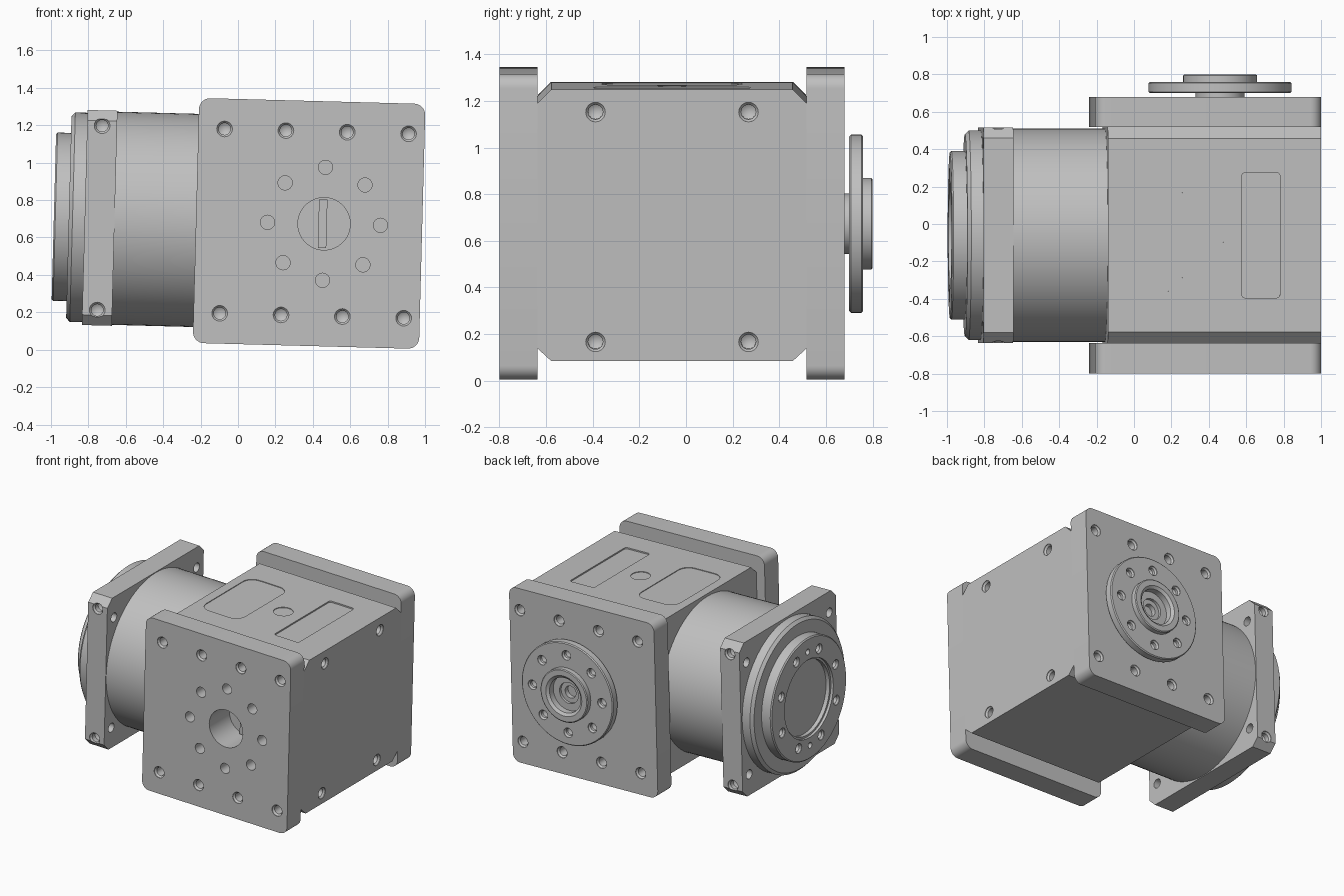
import bpy, bmesh
from math import sin, cos, pi, radians
from mathutils import Matrix, Vector

cube = bpy.data.objects.get("Cube")
if cube:
    bpy.data.objects.remove(cube, do_unlink=True)

# The whole unit is tilted slightly about the y axis
PLACE = Matrix.Translation((0.38, -0.06, 0.675)) @ Matrix.Rotation(radians(1.52), 4, 'Y')

grey = bpy.data.materials.new("machined_grey")
grey.use_nodes = True
COLOUR = (0.527, 0.527, 0.527, 1)
grey.diffuse_color = COLOUR
grey.node_tree.nodes["Principled BSDF"].inputs["Base Color"].default_value = COLOUR

MAP = {'x': lambda a, b, h: (h, a, b),
       'y': lambda a, b, h: (a, h, b),
       'z': lambda a, b, h: (a, b, h)}


def prism(bm, outline, axis, lo, hi):
    """Extrude a closed 2D outline along an axis."""
    rings = [[bm.verts.new(MAP[axis](a, b, h)) for a, b in outline] for h in (lo, hi)]
    n = len(outline)
    for i in range(n):
        j = (i + 1) % n
        bm.faces.new((rings[0][i], rings[0][j], rings[1][j], rings[1][i]))
    bm.faces.new(rings[0][::-1])
    bm.faces.new(rings[1])


def lathe(bm, profile, axis, centre=(0, 0), base=0, sign=1, steps=64):
    """Revolve (radius, height) points about an axis line."""
    rings = []
    for r, h in profile:
        count = steps if r > 0 else 1
        rings.append([bm.verts.new(MAP[axis](centre[0] + r * cos(2 * pi * k / steps),
                                             centre[1] + r * sin(2 * pi * k / steps),
                                             base + sign * h)) for k in range(count)])
    for p, q in zip(rings, rings[1:]):
        for k in range(steps):
            m = (k + 1) % steps
            if len(p) == 1:
                bm.faces.new((p[0], q[k], q[m]))
            elif len(q) == 1:
                bm.faces.new((p[k], q[0], p[m]))
            else:
                bm.faces.new((p[k], q[k], q[m], p[m]))


def drill(bm, axis, centre, base, sign, r=0.042, depth=0.09):
    """Countersunk blind hole with a conical tip."""
    lathe(bm, [(0, -0.02), (r, -0.02), (r, 0.004), (r * 0.75, 0.016),
               (r * 0.75, depth), (0, depth + r * 0.5)], axis, centre, base, sign, 24)


def bore(bm, axis, centre, lo, hi, r, steps=32):
    lathe(bm, [(0, lo), (r, lo), (r, hi), (0, hi)], axis, centre, steps=steps)


def rounded(x0, x1, y0, y1, r, n=8):
    pts = []
    for cx, cy, start in ((x1 - r, y1 - r, 0), (x0 + r, y1 - r, 1),
                          (x0 + r, y0 + r, 2), (x1 - r, y0 + r, 3)):
        pts += [(cx + r * cos((start + k / n) * pi / 2),
                 cy + r * sin((start + k / n) * pi / 2)) for k in range(n + 1)]
    return pts


def ring(centre, radius, count, offset=0):
    return [(centre[0] + radius * cos(2 * pi * (k + offset) / count),
             centre[1] + radius * sin(2 * pi * (k + offset) / count)) for k in range(count)]


def make_object(name, bm):
    bmesh.ops.recalc_face_normals(bm, faces=bm.faces)
    mesh = bpy.data.meshes.new(name)
    bm.to_mesh(mesh)
    bm.free()
    ob = bpy.data.objects.new(name, mesh)
    ob.matrix_world = PLACE
    bpy.context.scene.collection.objects.link(ob)
    mesh.materials.append(grey)
    return ob


def part(name, build, cut=None):
    """Build a part, subtract its cutters and shade it."""
    bm = bmesh.new()
    build(bm)
    ob = make_object(name, bm)
    if cut:
        bm = bmesh.new()
        cut(bm)
        cutter = make_object("cutter", bm)
        cutter.hide_render = True
        mod = ob.modifiers.new("holes", 'BOOLEAN')
        mod.operation, mod.solver, mod.object = 'DIFFERENCE', 'EXACT', cutter
        graph = bpy.context.evaluated_depsgraph_get()
        mesh = bpy.data.meshes.new_from_object(ob.evaluated_get(graph))
        ob.modifiers.clear()
        ob.data = mesh
        bpy.data.objects.remove(cutter, do_unlink=True)
    ob.data.shade_smooth()
    ob.data.set_sharp_from_angle(angle=radians(30))
    return ob


AXIS = (0.08, 0)          # output axis in x, z
HALF = 0.5775             # half depth of the gear body
FACE = 0.74               # outer face of the side plates
BOLTS = [(-0.465 + 0.328 * i, v) for i in range(4) for v in (-0.493, 0.493)]


# Gear body with bevelled long edges and shallow top panels
def body(bm):
    e = HALF - 0.06
    prism(bm, [(-HALF, -0.52), (-e, -0.575), (e, -0.575), (HALF, -0.52),
               (HALF, 0.53), (e, 0.59), (-e, 0.59), (-HALF, 0.53)], 'x', -0.535, 0.605)


def body_cuts(bm):
    for y in (-0.328, 0.328):
        for v in (-0.493, 0.493):
            drill(bm, 'x', (y, v), 0.605, -1)
    prism(bm, rounded(-0.465, -0.137, -0.3, 0.3, 0.08), 'z', 0.585, 0.62)
    prism(bm, rounded(0.18, 0.385, -0.335, 0.335, 0.02), 'z', 0.58, 0.62)
    bore(bm, 'z', (0.025, 0), 0.585, 0.62, 0.068)
    bore(bm, 'y', AXIS, -0.7, -0.5, 0.14, 48)


part("gear_body", body, body_cuts)


# Side plates, front and back
def plate(sign):
    lo, hi = sorted((sign * HALF, sign * FACE))
    return lambda bm: prism(bm, rounded(-0.605, 0.605, -0.655, 0.655, 0.06), 'y', lo, hi)


def front_cuts(bm):
    for c in BOLTS:
        drill(bm, 'y', c, -FACE, 1)
    for c in ring(AXIS, 0.302, 8):
        bore(bm, 'y', c, -0.8, -0.6, 0.038)
    bore(bm, 'y', AXIS, -0.8, -0.5, 0.14, 48)


def back_cuts(bm):
    for c in BOLTS:
        drill(bm, 'y', c, FACE, -1)


part("front_plate", plate(-1), front_cuts)
part("back_plate", plate(1), back_cuts)

# Rib seen inside the front bore
part("bore_rib", lambda bm: prism(bm, [(0.05, -0.13), (0.095, -0.13), (0.095, 0.13), (0.05, 0.13)],
                                  'y', -0.53, -0.49))


# Output disc with stepped hub
def output(bm):
    lathe(bm, [(0, 0.73), (0.13, 0.73), (0.13, 0.76), (0.375, 0.76), (0.382, 0.767),
               (0.382, 0.813), (0.375, 0.82), (0.197, 0.82), (0.197, 0.855), (0.19, 0.86),
               (0.15, 0.86), (0.13, 0.845), (0.13, 0.8), (0.078, 0.8), (0.078, 0.78),
               (0.045, 0.78), (0.045, 0.745), (0, 0.745)], 'y', AXIS, steps=96)


def output_cuts(bm):
    for c in ring(AXIS, 0.29, 8):
        drill(bm, 'y', c, 0.82, -1, 0.036, 0.035)


part("output_disc", output, output_cuts)

# Motor housing
part("motor_housing", lambda bm: lathe(bm, [(0, -0.5), (0.57, -0.5), (0.57, -1.06), (0, -1.06)],
                                       'x', steps=96))


# Square mounting flange with clipped corners
def flange(bm):
    prism(bm, rounded(-0.575, 0.575, -0.575, 0.575, 0.055, 1), 'x', -1.2, -1.04)


def flange_cuts(bm):
    for v in (-0.493, 0.493):
        for s in (-1, 1):
            drill(bm, 'y', (-1.12, v), s * 0.575, -s, depth=0.05)
            bore(bm, 'x', (s * 0.493, v * 0.85), -1.3, -0.95, 0.034)


part("motor_flange", flange, flange_cuts)


# Stepped end cap with a bolt circle and a central recess
def cap(bm):
    lathe(bm, [(0, -1.19), (0.56, -1.19), (0.56, -1.265), (0.54, -1.285), (0.45, -1.285),
               (0.45, -1.357), (0.442, -1.365), (0.29, -1.365), (0.29, -1.345),
               (0.275, -1.345), (0.275, -1.315), (0, -1.315)], 'x', steps=96)


def cap_cuts(bm):
    for c in ring((0, 0), 0.35, 8, 0.5):
        drill(bm, 'x', c, -1.365, 1, 0.036, 0.07)
    for c in ring((0, 0), 0.35, 2, 0.5):
        drill(bm, 'x', c, -1.365, 1, 0.022, 0.04)


part("end_cap", cap, cap_cuts)
